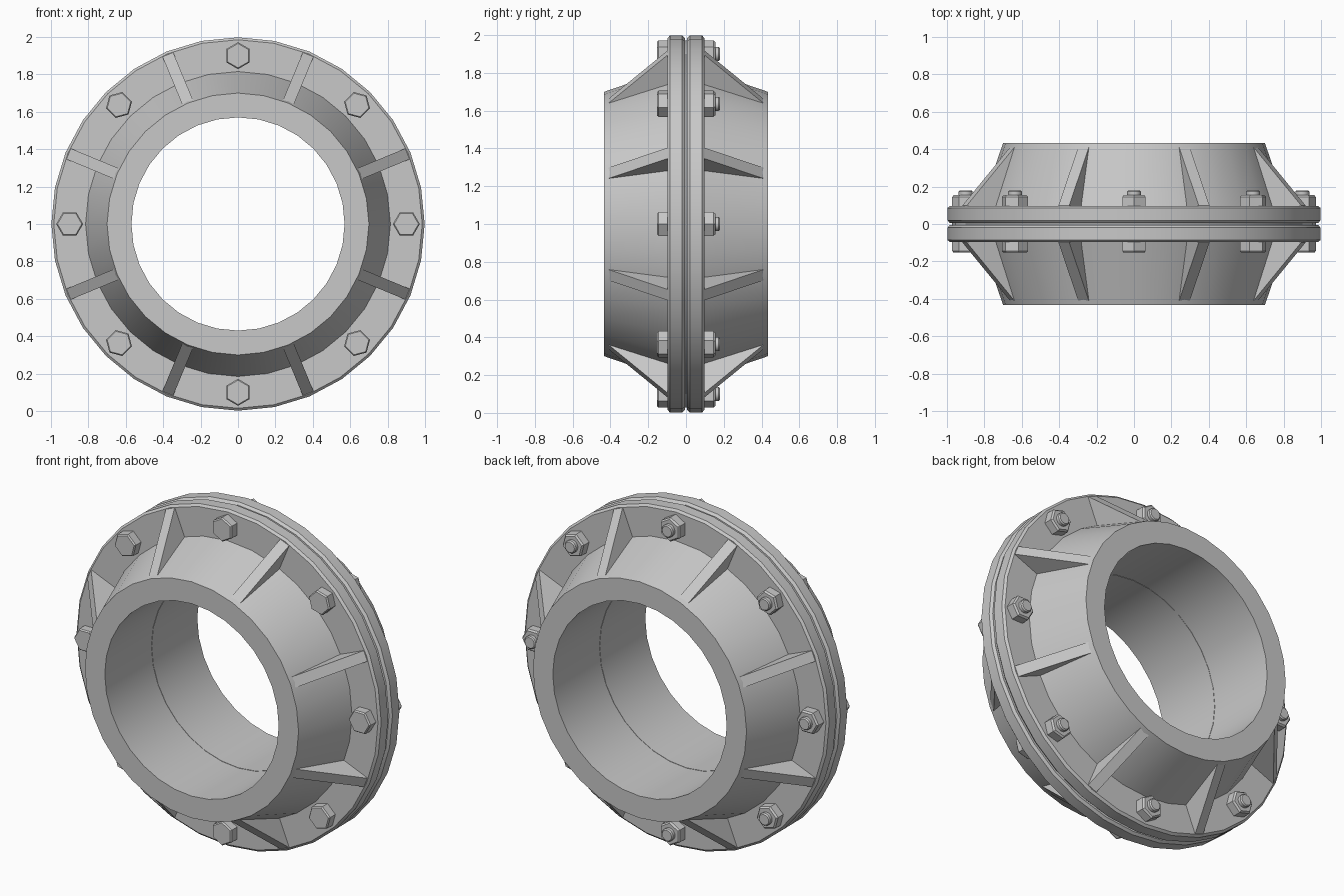
import bpy, bmesh, math

if "Cube" in bpy.data.objects:
    bpy.data.objects.remove(bpy.data.objects["Cube"])

TAU = 2 * math.pi
steel = bpy.data.materials.new("steel grey")
steel.diffuse_color = (0.58, 0.58, 0.58, 1)
steel.use_nodes = True
steel.node_tree.nodes["Principled BSDF"].inputs["Base Color"].default_value = steel.diffuse_color


def finish(bm, name):
    bmesh.ops.recalc_face_normals(bm, faces=bm.faces)
    me = bpy.data.meshes.new(name)
    bm.to_mesh(me)
    bm.free()
    me.materials.append(steel)
    me.shade_smooth()
    me.set_sharp_from_angle(angle=math.radians(28))
    return me


def place(me, name, turn=0):
    ob = bpy.data.objects.new(name, me)
    ob.location = (0, 0, 1)
    ob.rotation_euler = (0, turn, 0)
    bpy.context.collection.objects.link(ob)


def lathe(name, profile, sides, cx=0, hollow=False):
    """Turn (radius, y) points about an axis along y; hollow closes the profile loop."""
    bm = bmesh.new()
    rings = [[bm.verts.new((cx + r * math.cos(TAU * i / sides), y, r * math.sin(TAU * i / sides)))
              for i in range(sides)] for r, y in profile]
    pairs = list(zip(rings, rings[1:]))
    if hollow:
        pairs.append((rings[-1], rings[0]))
    else:
        bm.faces.new(rings[0])
        bm.faces.new(rings[-1])
    for a, b in pairs:
        for i in range(sides):
            j = (i + 1) % sides
            bm.faces.new((a[i], a[j], b[j], b[i]))
    return finish(bm, name)


def gusset(name, s):
    """Triangular rib between the flange face and the tapered hub."""
    bm = bmesh.new()
    outline = [(0.98, 0.09), (0.98, 0.099), (0.705, 0.41), (0.68, 0.41), (0.78, 0.09)]
    sides = [[bm.verts.new((r, s * y, t)) for r, y in outline] for t in (-0.031, 0.031)]
    for f in sides:
        bm.faces.new(f)
    for i in range(len(outline)):
        j = (i + 1) % len(outline)
        bm.faces.new((sides[0][i], sides[0][j], sides[1][j], sides[1][i]))
    return finish(bm, name)


# two flanged hubs, with ribs
body = [(0.57, 0.006), (0.57, 0.433), (0.70, 0.433), (0.815, 0.097),
        (0.985, 0.097), (0.998, 0.085), (0.998, 0.02), (0.985, 0.006)]
for s, side in ((-1, "front"), (1, "back")):
    place(lathe(side + "_flange", [(r, s * y) for r, y in body], 32, hollow=True), side + "_flange")
    rib = gusset(side + "_rib", s)
    for k in range(8):
        place(rib, f"{side}_rib_{k + 1}", TAU * (k + 0.5) / 8)

# gasket in the joint
place(lathe("gasket", [(0.572, -0.008), (0.972, -0.008), (0.972, 0.008), (0.572, 0.008)],
            32, hollow=True), "gasket")

# bolts: hex head in front, nut and stud end behind
head = lathe("bolt_head", [(0.072, -0.09), (0.072, -0.145), (0.065, -0.153)], 6, 0.9)
nut = lathe("nut", [(0.072, 0.09), (0.072, 0.145), (0.063, 0.155)], 6, 0.9)
stud = lathe("stud", [(0.037, 0.09), (0.037, 0.173), (0.031, 0.18)], 16, 0.9)
for k in range(8):
    for me in (head, nut, stud):
        place(me, f"{me.name}_{k + 1}", TAU * k / 8)
